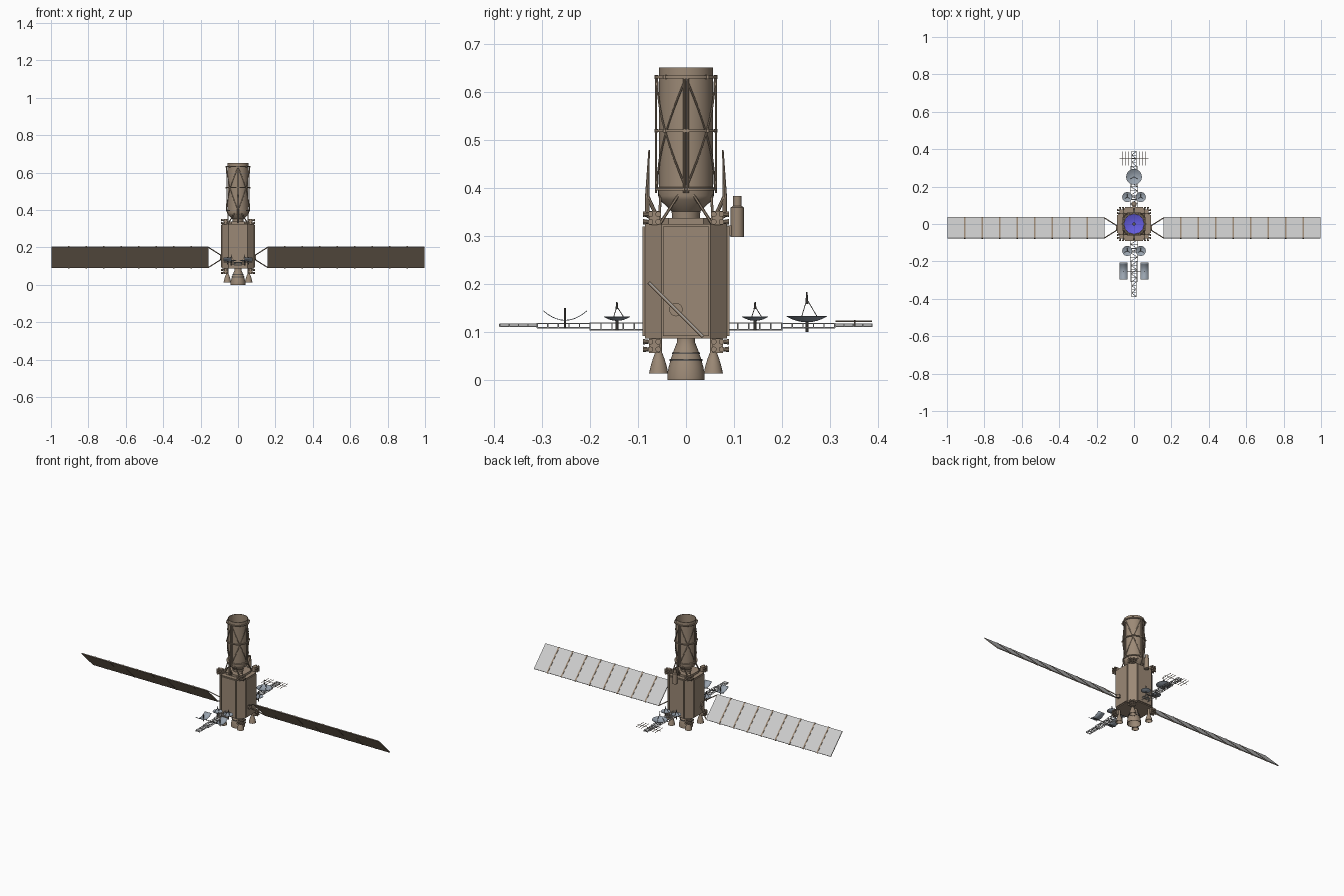
import bpy, bmesh, math
from mathutils import Vector, Matrix

if "Cube" in bpy.data.objects:
    bpy.data.objects.remove(bpy.data.objects["Cube"])

def material(name, rgb):
    m = bpy.data.materials.new(name)
    m.diffuse_color = (*rgb, 1)
    m.use_nodes = True
    m.node_tree.nodes["Principled BSDF"].inputs["Base Color"].default_value = m.diffuse_color
    return m

TAN = material("tan_foil", (0.33, 0.25, 0.18))
DARK = material("dark_metal", (0.12, 0.11, 0.10))
STEEL = material("blue_grey", (0.32, 0.37, 0.43))
BLUE = material("lens_blue", (0.13, 0.11, 0.75))
WHITE = material("cell_grey", (0.6, 0.6, 0.6))

def finish(name, bm, mat=None, smooth=True):
    bmesh.ops.recalc_face_normals(bm, faces=bm.faces)
    me = bpy.data.meshes.new(name)
    bm.to_mesh(me)
    bm.free()
    if smooth:
        me.polygons.foreach_set("use_smooth", [True] * len(me.polygons))
        me.set_sharp_from_angle(angle=math.radians(35))
    if mat:
        me.materials.append(mat)
    ob = bpy.data.objects.new(name, me)
    bpy.context.collection.objects.link(ob)
    return ob

def add_rod(bm, a, b, r, r2=None, seg=6):
    a, b = Vector(a), Vector(b)
    d = b - a
    mat = Matrix.Translation((a + b) / 2) @ d.to_track_quat('Z', 'Y').to_matrix().to_4x4()
    bmesh.ops.create_cone(bm, cap_ends=True, segments=seg, radius1=r,
                          radius2=r if r2 is None else r2, depth=d.length, matrix=mat)

def rods(name, pairs, r, mat=TAN, seg=6):
    bm = bmesh.new()
    for a, b in pairs:
        add_rod(bm, a, b, r, seg=seg)
    return finish(name, bm, mat)

def add_box(bm, c, s, rot=None):
    m = Matrix.Translation(c) @ (rot or Matrix()) @ Matrix.Diagonal((*s, 1))
    bmesh.ops.create_cube(bm, size=1, matrix=m)

def boxes(name, items, mat=TAN, rot=None):
    bm = bmesh.new()
    for c, s in items:
        add_box(bm, c, s, rot)
    return finish(name, bm, mat, False)

def lathe(name, profile, at=(0, 0, 0), mat=TAN, seg=40):
    bm = bmesh.new()
    vs = [bm.verts.new((r, 0, z)) for r, z in profile]
    es = [bm.edges.new(p) for p in zip(vs, vs[1:])]
    bmesh.ops.spin(bm, geom=vs + es, cent=(0, 0, 0), axis=(0, 0, 1), angle=2 * math.pi, steps=seg)
    bmesh.ops.remove_doubles(bm, verts=bm.verts, dist=1e-5)
    ob = finish(name, bm, mat)
    ob.location = at
    return ob

def prism(name, half, cut, z0, z1, mat=TAN):
    bm = bmesh.new()
    h, c = half, half - cut
    pts = [(h, -c), (h, c), (c, h), (-c, h), (-h, c), (-h, -c), (-c, -h), (c, -h)]
    f = bm.faces.new([bm.verts.new((x, y, z0)) for x, y in pts])
    g = bmesh.ops.extrude_face_region(bm, geom=[f])
    bmesh.ops.translate(bm, vec=(0, 0, z1 - z0), verts=[v for v in g['geom'] if isinstance(v, bmesh.types.BMVert)])
    return finish(name, bm, mat, False)

SIGNS = (-1, 1)
CORNERS = [(sx, sy) for sx in SIGNS for sy in SIGNS]

# Bus body with raised side panels and top deck
prism("bus_body", 0.085, 0.034, 0.087, 0.325)
boxes("bus_side_panels", [((s * 0.086, 0, 0.206), (0.010, 0.096, 0.228)) for s in SIGNS]
      + [((0, s * 0.086, 0.206), (0.096, 0.010, 0.228)) for s in SIGNS])
prism("top_deck", 0.062, 0.026, 0.32, 0.338)

# Telescope: tapered base, collar and hollow tube
lathe("telescope_base", [(0, 0.33), (0.028, 0.33), (0.030, 0.352), (0.055, 0.376), (0.058, 0.384),
                         (0.058, 0.402), (0.054, 0.404)])
lathe("telescope_tube", [(0.054, 0.40), (0.056, 0.40), (0.056, 0.652), (0.053, 0.652), (0.053, 0.42), (0, 0.42)], seg=48)
lathe("primary_lens", [(0, 0.43), (0.03, 0.433), (0.0525, 0.442)], mat=BLUE)
lathe("lens_hub", [(0, 0.47), (0.009, 0.47), (0.009, 0.43)], mat=DARK, seg=16)

# Tube frame: rings, double posts and curved cross braces
for z in (0.398, 0.52, 0.632):
    lathe("frame_ring", [(0.058, z - 0.003), (0.064, z - 0.003), (0.064, z + 0.003), (0.058, z + 0.003), (0.058, z - 0.003)])
R = 0.0625
def polar(a, z, r=R):
    return (r * math.cos(a), r * math.sin(a), z)
posts, braces = [], []
for q in range(4):
    a0 = q * math.pi / 2
    for da in (-0.06, 0.06):
        posts.append((polar(a0 + da, 0.39), polar(a0 + da, 0.635)))
    for d in SIGNS:
        path = [polar(a0 + d * i / 8 * math.pi / 2, 0.40 + 0.23 * i / 8, 0.060) for i in range(9)]
        braces += list(zip(path, path[1:]))
rods("frame_posts", posts, 0.0022)
rods("frame_braces", braces, 0.002)
boxes("frame_nodes", [(polar(k * math.pi / 4, z, 0.062), (0.008, 0.008, 0.008))
                      for k in range(8) for z in (0.52, 0.632)])

# Struts from deck to telescope collar
rods("telescope_struts", [((sx * 0.055, sy * 0.055, 0.325), polar(math.atan2(sy, sx) + d, 0.386, 0.056))
                          for sx, sy in CORNERS for d in (-0.5, 0.5)], 0.003)

# Pointed masts fore and aft with braces
bm = bmesh.new()
for s in SIGNS:
    add_rod(bm, (0, s * 0.081, 0.375), (0, s * 0.077, 0.48), 0.005, 0.0015, 8)
    add_rod(bm, (0, s * 0.081, 0.34), (0, s * 0.081, 0.378), 0.005, seg=8)
    add_rod(bm, (0, s * 0.081, 0.385), (0, s * 0.058, 0.335), 0.004, seg=8)
    add_rod(bm, (0, s * 0.081, 0.343), (0, s * 0.055, 0.33), 0.004, seg=8)
finish("pointed_masts", bm, TAN)

# Star sensor on the back
lathe("star_sensor", [(0, 0.298), (0.014, 0.298), (0.014, 0.36), (0.009, 0.363), (0.009, 0.384), (0.007, 0.384),
                      (0.007, 0.366), (0, 0.366)], (0, 0.107, 0), seg=24)
boxes("star_sensor_bracket", [((0, 0.092, 0.312), (0.014, 0.02, 0.02))])

# Main engine and four corner engines
lathe("main_engine", [(0, 0.09), (0.019, 0.088), (0.019, 0.078), (0.024, 0.066), (0.031, 0.046), (0.036, 0.028),
                      (0.039, 0.010), (0.039, 0), (0.036, 0), (0.033, 0.026), (0.016, 0.07), (0, 0.072)])
for z, r in ((0.056, 0.0285), (0.042, 0.0335)):
    lathe("engine_band", [(r - 0.004, z - 0.002), (r + 0.001, z - 0.002), (r + 0.001, z + 0.002), (r - 0.004, z + 0.002)], mat=DARK)
for sx, sy in CORNERS:
    lathe("corner_engine", [(0, 0.09), (0.007, 0.09), (0.007, 0.058), (0.012, 0.045), (0.017, 0.028), (0.020, 0.014),
                            (0.018, 0.014), (0.010, 0.042), (0, 0.05)], (sx * 0.057, sy * 0.057, 0), seg=24)

# Attitude thruster clusters at every corner, top and bottom
bm = bmesh.new()
for sx, sy in CORNERS:
    for z in (0.072, 0.338):
        add_box(bm, (sx * 0.066, sy * 0.066, z), (0.022, 0.022, 0.030))
        for dz in (-0.008, 0.008):
            for k in (0.058, 0.074):
                add_rod(bm, (sx * 0.072, sy * k, z + dz), (sx * 0.090, sy * k, z + dz), 0.003, 0.006, 10)
                add_rod(bm, (sx * k, sy * 0.072, z + dz), (sx * k, sy * 0.090, z + dz), 0.003, 0.006, 10)
finish("thruster_clusters", bm, TAN)

# Solar wings, tilted 45 degrees: nine panels, ribs and yoke
C = Vector((0, -0.021, 0.147))
U = Vector((0, 1, -1)).normalized()
N = Vector((0, 1, 1)).normalized()
TILT = Matrix.Rotation(math.radians(-45), 4, 'X')
X0, STEP, HALF = 0.155, 0.845 / 9, 0.079
cells, backs, ribs, yoke = [], [], [], []
for s in SIGNS:
    for i in range(9):
        x = Vector((s * (X0 + STEP * (i + 0.5)), 0, 0))
        cells.append((C + x + N * 0.0012, (STEP - 0.006, HALF * 2, 0.002)))
        backs.append((C + x - N * 0.0012, (STEP - 0.006, HALF * 2, 0.003)))
        if i:
            ribs.append((C + Vector((s * (X0 + STEP * i), 0, 0)), (0.008, HALF * 2 + 0.004, 0.007)))
    for d in SIGNS:
        edge = C + U * d * HALF * 0.97 + Vector((s * (X0 + 0.004), 0, 0))
        yoke.append((edge, C + U * d * 0.010 + Vector((s * 0.084, 0, 0))))
boxes("solar_cells", cells, WHITE, TILT)
boxes("solar_backs", backs, TAN, TILT)
boxes("solar_ribs", ribs, TAN, TILT)
rods("solar_yokes", yoke, 0.003, seg=8)
rods("solar_hinges", [(C + Vector((s * 0.08, 0, 0)), C + Vector((s * 0.096, 0, 0))) for s in SIGNS], 0.014, seg=16)

# Antenna booms: three stepped lattice sections on each side
lattice = []
for s in SIGNS:
    for y0, y1, w, z0, z1, n in ((0.085, 0.20, 0.019, 0.105, 0.119, 5), (0.20, 0.31, 0.016, 0.109, 0.118, 5),
                                 (0.31, 0.388, 0.013, 0.112, 0.117, 4)):
        for sx in SIGNS:
            for z in (z0, z1):
                lattice.append(((sx * w, s * y0, z), (sx * w, s * y1, z)))
        for i in range(n + 1):
            y = s * (y0 + (y1 - y0) * i / n)
            lattice += [((-w, y, z), (w, y, z)) for z in (z0, z1)]
            lattice += [((sx * w, y, z0), (sx * w, y, z1)) for sx in SIGNS]
            if i < n:
                d = 1 if i % 2 else -1
                lattice.append(((-d * w, y, z1), (d * w, y + s * (y1 - y0) / n, z1)))
rods("antenna_booms", lattice, 0.0015, WHITE, 5)

# Round dishes with feed tripods
def dish(name, x, y, z, r, depth, feed):
    prof = [(r * t, depth * t * t) for t in (0, 0.25, 0.5, 0.75, 1)]
    lathe(name, prof + [(a, b - 0.0015) for a, b in reversed(prof)], (x, y, z), STEEL, 32)
    bm = bmesh.new()
    for k in range(3):
        a = k * 2 * math.pi / 3 + math.pi / 2
        add_rod(bm, (x + r * 0.6 * math.cos(a), y + r * 0.6 * math.sin(a), z + depth * 0.36), (x, y, z + feed * 0.75), 0.0008)
    add_rod(bm, (x, y, z + feed * 0.6), (x, y, z + feed), 0.003, 0.0015, 8)
    add_rod(bm, (x, y, z - 0.022), (x, y, z), 0.003, seg=8)
    finish(name + "_feed", bm, DARK)

for sy in SIGNS:
    for sx in SIGNS:
        dish("small_dish", sx * 0.036, sy * 0.144, 0.125, 0.027, 0.008, 0.038)
    rods("small_dish_arm", [((-0.036, sy * 0.144, 0.112), (0.036, sy * 0.144, 0.112))], 0.003)
dish("large_dish", 0, 0.252, 0.122, 0.042, 0.012, 0.062)

# Pair of curved rectangular reflectors on the front boom
bm = bmesh.new()
for s in SIGNS:
    rows = []
    for i in range(11):
        t = i / 5 - 1
        rows.append([bm.verts.new((s * x, -0.252 + 0.046 * t, 0.124 + 0.02 * t * t)) for x in (0.034, 0.078)])
    for a, b in zip(rows, rows[1:]):
        bm.faces.new((a[0], a[1], b[1], b[0]))
ob = finish("curved_reflectors", bm, STEEL)
ob.modifiers.new("thickness", 'SOLIDIFY').thickness = 0.0015
rods("reflector_arms", [((-0.078, -0.252, 0.121), (0.078, -0.252, 0.121))]
     + [((s * 0.056, -0.252, 0.108), (s * 0.056, -0.252, 0.15)) for s in SIGNS], 0.002, DARK)

# Rod antenna array at the end of the rear boom
rods("rod_antenna_array", [((-0.078, 0.352, 0.122), (0.078, 0.352, 0.122))]
     + [((s * x, 0.312, 0.123), (s * x, 0.388, 0.123)) for s in SIGNS for x in (0.03, 0.046, 0.064)]
     + [((0, 0.352, 0.112), (0, 0.352, 0.125))], 0.0014, TAN)
